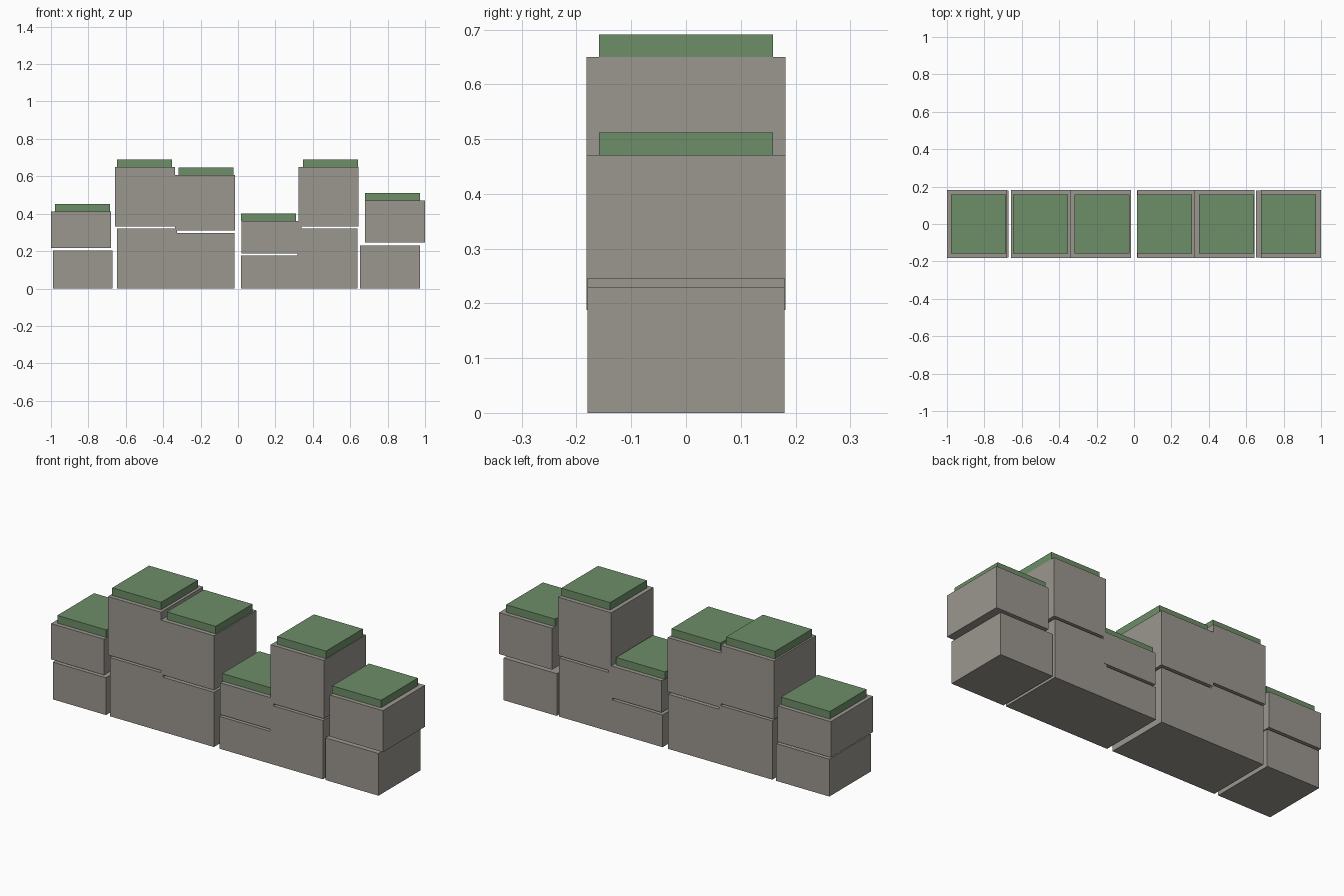
import bpy

if "Cube" in bpy.data.objects:
    bpy.data.objects.remove(bpy.data.objects["Cube"])


def material(name, rgb):
    m = bpy.data.materials.new(name)
    m.diffuse_color = (*rgb, 1)
    m.use_nodes = True
    m.node_tree.nodes["Principled BSDF"].inputs["Base Color"].default_value = m.diffuse_color
    return m


stone = material("warm grey stone", (0.33, 0.31, 0.28))
moss = material("moss green", (0.155, 0.27, 0.14))


def box(name, x, z0, z1, width, depth, mat):
    bpy.ops.mesh.primitive_cube_add(size=1, location=(x, 0, (z0 + z1) / 2))
    ob = bpy.context.object
    ob.name = name
    ob.scale = (width, depth, z1 - z0)
    bpy.ops.object.transform_apply(location=False, rotation=False, scale=True)
    ob.data.materials.append(mat)


# Columns: lower x, upper x, cap x, lower top, upper bottom, upper top
columns = [
    (-0.830, -0.840, -0.831, 0.203, 0.216, 0.411),
    (-0.486, -0.497, -0.500, 0.320, 0.332, 0.650),
    (-0.179, -0.177, -0.171, 0.298, 0.311, 0.607),
    (0.175, 0.180, 0.163, 0.176, 0.188, 0.361),
    (0.478, 0.484, 0.494, 0.320, 0.332, 0.650),
    (0.813, 0.840, 0.826, 0.230, 0.245, 0.471),
]
for i, (xl, xu, xc, z1, z2, z3) in enumerate(columns, 1):
    box(f"lower_stone_{i}", xl, 0, z1, 0.32, 0.36, stone)
    box(f"upper_stone_{i}", xu, z2, z3, 0.32, 0.363, stone)
    box(f"moss_cap_{i}", xc, z3, z3 + 0.041, 0.295, 0.317, moss)
